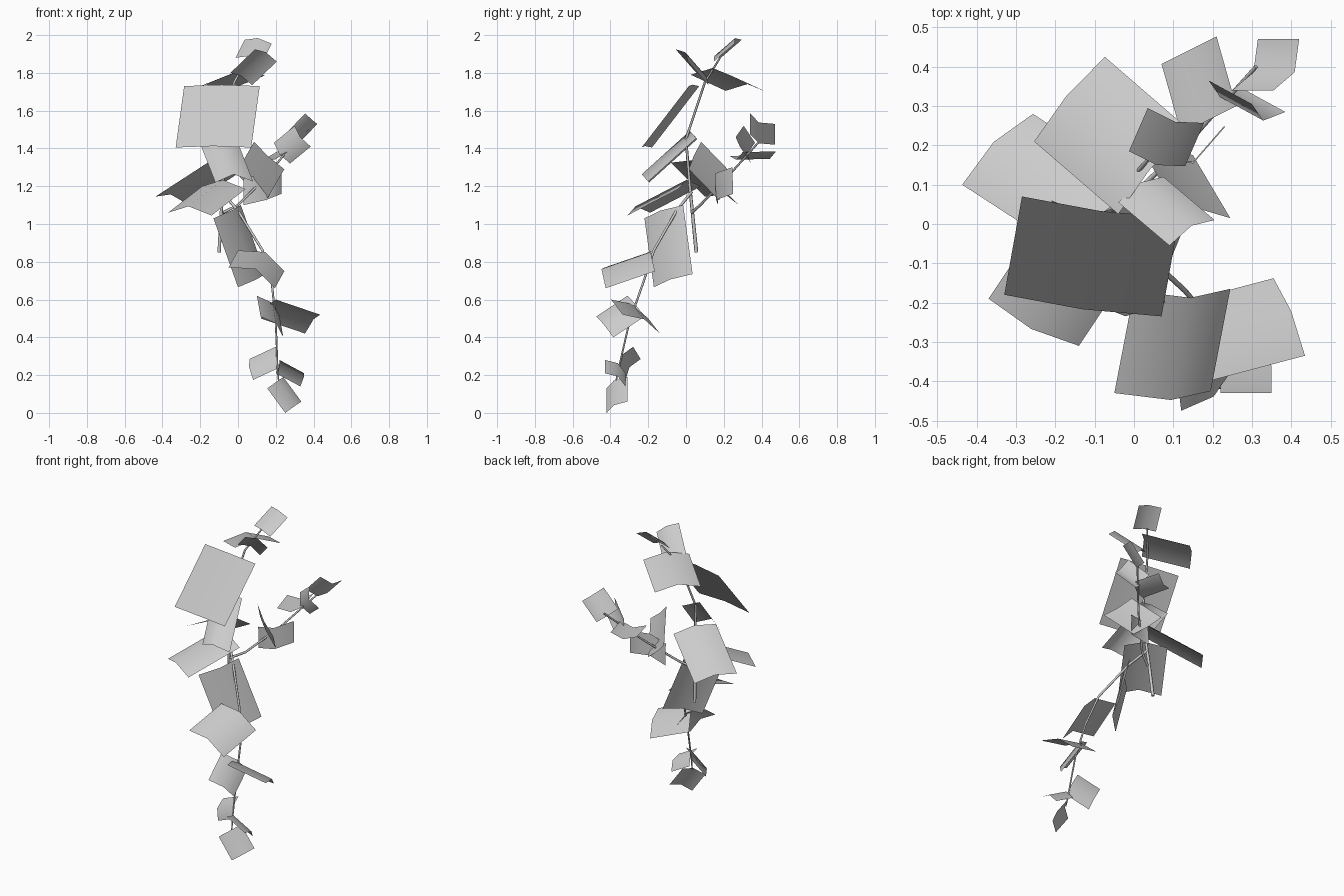
import bpy
from mathutils import Vector


def stem(name, points, r0, r1):
    """Tapered tube through a few points."""
    cu = bpy.data.curves.new(name, 'CURVE')
    cu.dimensions = '3D'
    cu.bevel_depth = 1.0
    cu.bevel_resolution = 1
    cu.use_fill_caps = True
    sp = cu.splines.new('POLY')
    sp.points.add(len(points) - 1)
    for i, p in enumerate(points):
        sp.points[i].co = (*p, 1)
        sp.points[i].radius = r0 + (r1 - r0) * i / (len(points) - 1)
    bpy.context.collection.objects.link(bpy.data.objects.new(name, cu))


def leaf(name, base_l, base_r, tip_l, fold):
    """Leaf card: two quads creased along the midrib by 'fold'."""
    a, b, c = Vector(base_l), Vector(base_r), Vector(tip_l)
    n = (b - a).cross(c - a).normalized()
    if n.dot(Vector((0, -.5, 1))) < 0:
        n, a, b, c = -n, b, a, c + b - a
    d = c + b - a
    verts = [a, (a + b) / 2 + n * fold, b, c, (c + d) / 2 + n * fold, d]
    me = bpy.data.meshes.new(name)
    me.from_pydata(verts, [], [(0, 1, 4, 3), (1, 2, 5, 4)])
    me.polygons.foreach_set("use_smooth", [True, True])
    bpy.context.collection.objects.link(bpy.data.objects.new(name, me))


# Stems
stem("main_stem", [(-.1, .055, .85), (-.09, .035, 1.05), (-.08, .02, 1.2), (-.07, 0, 1.45),
                   (-.02, .1, 1.75), (.05, .18, 1.88)], .010, .005)
stem("side_stem", [(-.08, .03, 1.06), (0, .075, 1.1), (.15, .22, 1.25), (.31, .4, 1.45)], .008, .005)
stem("hanging_stem", [(-.085, .03, 1.17), (0, -.05, 1.07), (.13, -.17, .86),
                      (.18, -.23, .68), (.2, -.3, .48), (.21, -.36, .22), (.215, -.37, .17)], .008, .004)

# Leaves per branch: base left, base right, tip left, crease
upper = [
    ((-.285, .07, 1.73), (.115, .015, 1.73), (-.33, -.18, 1.405), .012),
    ((-.013, .185, 1.88), (.13, .147, 1.86), (.035, .295, 1.975), .025),
    ((-.04, .055, 1.80), (.075, .12, 1.735), (.09, -.055, 1.925), .025),
    ((-.04, .025, 1.79), (.14, .24, 1.785), (-.254, .21, 1.705), .04),
    ((-.21, .06, 1.45), (-.01, .055, 1.455), (-.12, -.195, 1.22), .055),
    ((-.16, -.08, 1.325), (.02, .1, 1.28), (-.437, .1, 1.145), .04),
    ((-.19, .08, 1.2), (.04, -.04, 1.185), (-.37, -.19, 1.06), .045),
]
side = [
    ((-.01, .24, 1.27), (.15, .175, 1.125), (.085, .08, 1.435), .01),
    ((.03, .17, 1.1), (.23, .25, 1.16), (.03, .165, 1.24), .055),
    ((.12, .23, 1.36), (.26, .3, 1.38), (.07, .407, 1.365), -.03),
    ((.275, .345, 1.32), (.19, .365, 1.43), (.385, .285, 1.41), .035),
    ((.25, .34, 1.475), (.315, .47, 1.42), (.355, .34, 1.585), -.035),
]
hanging = [
    ((-.13, -.22, 1.03), (.015, -.015, 1.1), (0, -.17, .665), .03),
    ((0, -.17, .86), (.245, -.165, .75), (-.05, -.43, .77), .055),
    ((.1, -.31, .62), (.22, -.22, .51), (.12, -.475, .51), .03),
    ((.2, -.397, .6), (.12, -.2, .5), (.435, -.335, .52), .03),
    ((.2, -.28, .35), (.22, -.36, .24), (.06, -.24, .285), .025),
    ((.22, -.43, .28), (.2, -.32, .21), (.35, -.43, .21), .025),
    ((.155, -.42, .13), (.24, -.31, .19), (.25, -.42, .0), .025),
]
for branch, leaves in (("upper", upper), ("side", side), ("hanging", hanging)):
    for i, args in enumerate(leaves):
        leaf(f"{branch}_leaf_{i + 1}", *args)
